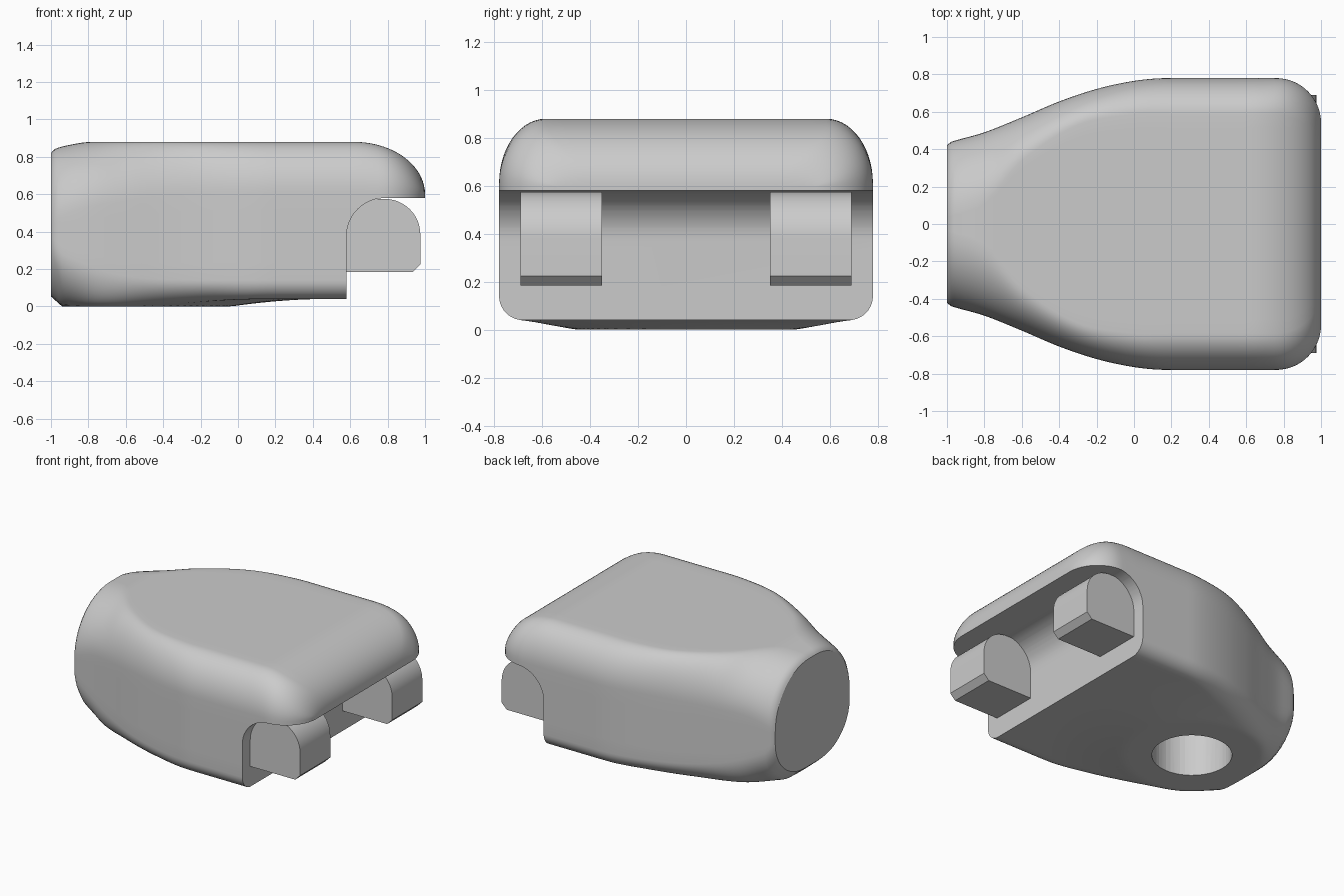
import bpy, bmesh
from math import sin, cos, pi, sqrt, hypot

if "Cube" in bpy.data.objects:
    bpy.data.objects.remove(bpy.data.objects["Cube"])

PAD_X, PAD_R = -0.49, 0.45


def curve(pts, x):
    """Smooth interpolation through (x, value) points."""
    if x <= pts[0][0]:
        return pts[0][1]
    if x >= pts[-1][0]:
        return pts[-1][1]
    n = len(pts)
    slope = lambda i: 0 if i == n - 1 else (
        (pts[min(i + 1, n - 1)][1] - pts[max(i - 1, 0)][1]) /
        (pts[min(i + 1, n - 1)][0] - pts[max(i - 1, 0)][0]))
    i = max(k for k in range(n - 1) if pts[k][0] <= x)
    (x0, a), (x1, b) = pts[i], pts[i + 1]
    h = x1 - x0
    t = (x - x0) / h
    return (a * (2*t**3 - 3*t**2 + 1) + b * (3*t**2 - 2*t**3)
            + h * slope(i) * (t**3 - 2*t**2 + t) + h * slope(i + 1) * (t**3 - t**2))


WIDTH = [(-1, .42), (-.98, .438), (-.8, .49), (-.6, .57), (-.4, .655), (-.2, .722), (0, .765), (.18, .78)]
TOP_FLAT = [(-1, .04), (-.8, .12), (-.6, .34), (-.3, .53), (0, .585), (.2, .585)]
TOP_R = [(-1, .38), (-.7, .33), (-.3, .28), (0, .27)]
BOT_FLAT = [(-1, .1), (-.9, .22), (-.75, .38), (-.49, .47), (-.2, .59), (.1, .68)]
BOT_R = [(-1, .28), (-.7, .17), (-.4, .12), (.1, .10)]
TOP_Z = [(-1, .82), (-.98, .842), (-.88, .868), (-.78, .88)]


def lift(x, y):
    """Underside rises softly away from the round pad."""
    t = min(max((hypot(x - PAD_X, y) - PAD_R) / 0.5, 0), 1)
    return 0.04 * (1 - (1 - t) ** 1.8)


def section(x):
    w, zt = curve(WIDTH, x), curve(TOP_Z, x)
    tr = curve(TOP_R, x)
    tw = w - curve(TOP_FLAT, x)
    if x > .62:
        zt = .60 + .28 * sqrt(max(0, 1 - ((x - .62) / .38) ** 2))
        tr = max(.004, (zt - .60) * .96)
    if x > .76:
        w = .54 + sqrt(max(0, .24 ** 2 - (x - .76) ** 2))
    zb = .045 * max(0, (-.94 - x) / .06)
    bf, br = min(curve(BOT_FLAT, x), w - .02), curve(BOT_R, x)
    tf = w - tw
    half = [(tf * i / 8, zt) for i in range(8)]
    half += [(tf + tw * sin(a), zt - tr + tr * cos(a)) for a in [pi/2*i/14 for i in range(15)]]
    z0, z1 = zt - tr, zb + br + lift(x, w)
    half += [(w, z0 + (z1 - z0) * i / 5) for i in range(1, 5)]
    for i in range(11):
        a = pi / 2 * i / 10
        y = bf + (w - bf) * cos(a)
        half.append((y, zb + lift(x, y) + br * (1 - sin(a))))
    half += [(bf * (1 - i / 20), zb + lift(x, bf * (1 - i / 20))) for i in range(1, 21)]
    return half + [(-y, z) for y, z in half[-2:0:-1]]


def finish(bm, name, angle=32):
    bmesh.ops.recalc_face_normals(bm, faces=bm.faces)
    me = bpy.data.meshes.new(name)
    bm.to_mesh(me)
    bm.free()
    ob = bpy.data.objects.new(name, me)
    bpy.context.collection.objects.link(ob)
    smooth(ob, angle)
    return ob


def smooth(ob, angle=32):
    bpy.ops.object.select_all(action='DESELECT')
    ob.select_set(True)
    bpy.context.view_layer.objects.active = ob
    bpy.ops.object.shade_smooth_by_angle(angle=angle * pi / 180)


def prism(name, profile, y0, y1):
    """Extrude an x-z profile along y."""
    bm = bmesh.new()
    a = [bm.verts.new((x, y0, z)) for x, z in profile]
    b = [bm.verts.new((x, y1, z)) for x, z in profile]
    bm.faces.new(a)
    bm.faces.new(b[::-1])
    for i in range(len(a)):
        j = (i + 1) % len(a)
        bm.faces.new((a[i], b[i], b[j], a[j]))
    return finish(bm, name)


def arc(cx, cz, r, a0, a1, n=12):
    return [(cx + r * cos(a0 + (a1 - a0) * i / n), cz + r * sin(a0 + (a1 - a0) * i / n)) for i in range(n + 1)]


def cut(ob, cutter):
    cutter.hide_render = True
    m = ob.modifiers.new("cut", 'BOOLEAN')
    m.operation, m.solver, m.object = 'DIFFERENCE', 'EXACT', cutter
    bpy.context.view_layer.objects.active = ob
    bpy.ops.object.modifier_move_to_index(modifier=m.name, index=0)
    bpy.ops.object.modifier_apply(modifier=m.name)
    bpy.data.objects.remove(cutter)


# body: lofted sections along x
xs = [-1, -.993, -.98, -.96, -.94] + [-.94 + 1.56 * i / 44 for i in range(1, 45)]
xs += [.62 + .38 * sin(pi / 2 * i / 18) for i in range(1, 19)]
bm = bmesh.new()
rings = [[bm.verts.new((x, y, z)) for y, z in section(x)] for x in xs]
for r, s in zip(rings, rings[1:]):
    for i in range(len(r)):
        j = (i + 1) % len(r)
        bm.faces.new((r[i], r[j], s[j], s[i]))
bm.faces.new(rings[0])
bm.faces.new(rings[-1][::-1])
body = finish(bm, "body")

# stepped notch at the end, with a rounded inner corner
notch = arc(.785, .375, .205, pi, pi / 2) + [(1.3, .58), (1.3, -.3), (.58, -.3)]
cut(body, prism("notch_cutter", notch, -1, 1))

# round socket in the underside pad
bpy.ops.mesh.primitive_cylinder_add(vertices=48, radius=.26, depth=.8, location=(PAD_X, 0, .15))
cut(body, bpy.context.object)
smooth(body)

# two hinge lugs under the lip
lug = [(.56, .185), (.935, .185), (.975, .225)] + arc(.785, .385, .19, 0, pi / 2) + [(.56, .575)]
for side, y in (("left", -.69), ("right", .35)):
    prism("lug_" + side, lug, y, y + .34)
